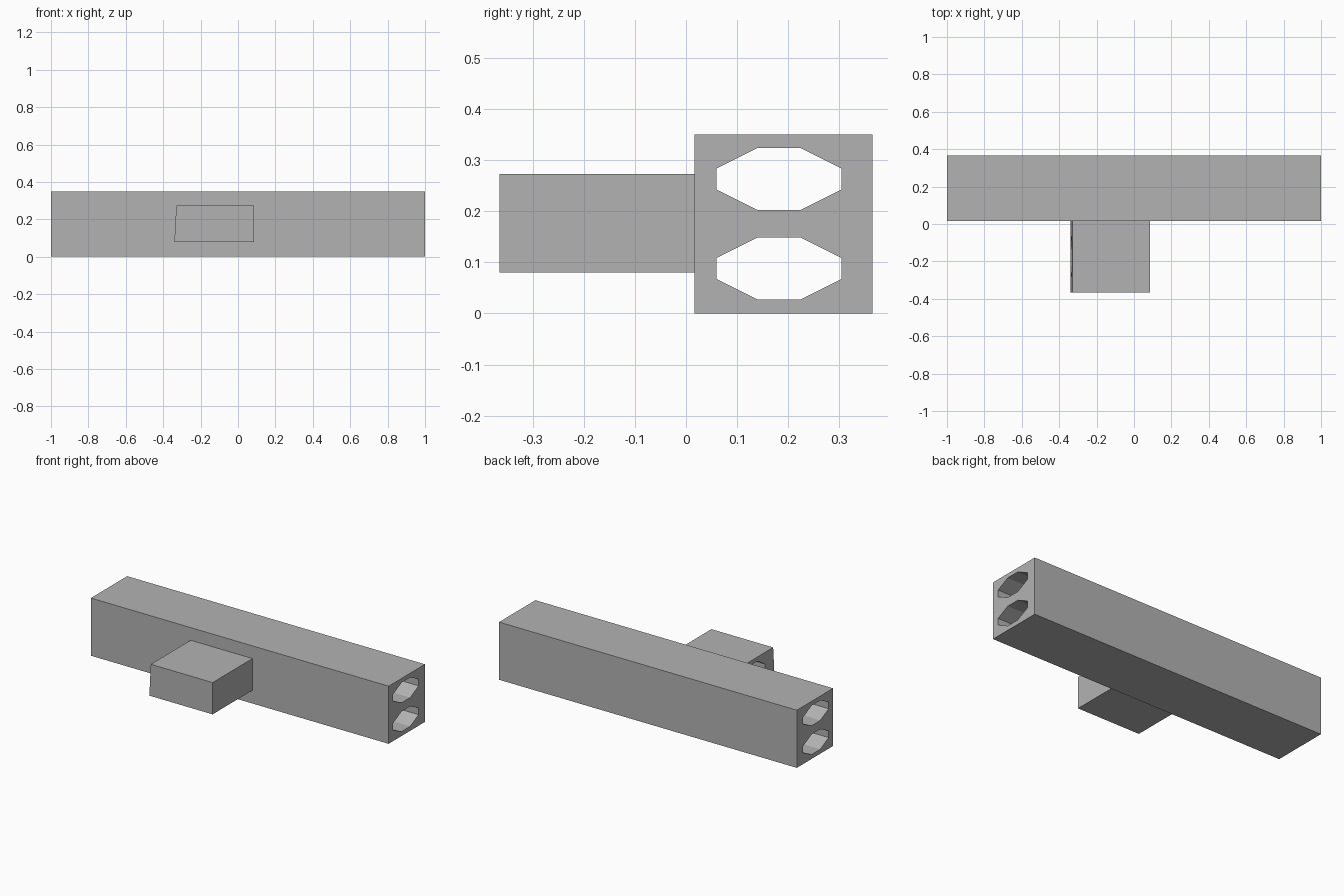
import bpy
import bmesh
from mathutils import Vector

cube = bpy.data.objects.get("Cube")
if cube:
    bpy.data.objects.remove(cube)

grey = bpy.data.materials.new("plain grey")
grey.use_nodes = True
colour = (0.45, 0.45, 0.45, 1)
grey.diffuse_color = colour
grey.node_tree.nodes["Principled BSDF"].inputs["Base Color"].default_value = colour


def make_object(name, bm):
    bmesh.ops.recalc_face_normals(bm, faces=bm.faces[:])
    mesh = bpy.data.meshes.new(name)
    bm.to_mesh(mesh)
    bm.free()
    mesh.materials.append(grey)
    obj = bpy.data.objects.new(name, mesh)
    bpy.context.collection.objects.link(obj)
    return obj


def box(name, low, high, taper=0):
    """Box between two corners; its -x top edge leans in by taper."""
    bm = bmesh.new()
    bmesh.ops.create_cube(bm, size=1)
    low, high = Vector(low), Vector(high)
    for v in bm.verts:
        lean = v.co.x < 0 and v.co.z > 0
        v.co = (low + high) / 2 + v.co * (high - low)
        if lean:
            v.co.x += taper
    return make_object(name, bm)


def cut_octagon(target, name, x0, x1, y, z, half_w, half_h):
    """Cut a flattened eight-sided channel running along x."""
    t = 0.34
    quarter = [(1, t), (t, 1), (-t, 1), (-1, t)]
    outline = quarter + [(-a, -b) for a, b in quarter]
    bm = bmesh.new()
    face = bm.faces.new([bm.verts.new((x0, y + a * half_w, z + b * half_h))
                         for a, b in outline])
    ext = bmesh.ops.extrude_face_region(bm, geom=[face])
    moved = [g for g in ext["geom"] if isinstance(g, bmesh.types.BMVert)]
    bmesh.ops.translate(bm, vec=(x1 - x0, 0, 0), verts=moved)
    cutter = make_object(name, bm)
    cutter.hide_render = True
    cutter.hide_viewport = True
    cutter.display_type = 'WIRE'
    mod = target.modifiers.new(name, 'BOOLEAN')
    mod.operation = 'DIFFERENCE'
    mod.solver = 'EXACT'
    mod.object = cutter


# Long beam with two channels right through it
beam = box("long_beam", (-1, 0.017, 0), (1, 0.365, 0.35))
for label, height in (("lower", 0.088), ("upper", 0.263)):
    cut_octagon(beam, label + "_channel_cutter", -1.1, 1.1, 0.182, height, 0.122, 0.061)

# Short block on the front, with a blind socket in its -x side
block = box("front_block", (-0.34, -0.365, 0.08), (0.085, 0.017, 0.273), 0.01)
cut_octagon(block, "socket_cutter", -0.4, -0.04, -0.174, 0.182, 0.108, 0.066)

# Bake the cuts and drop the cutters
bpy.context.view_layer.update()
graph = bpy.context.evaluated_depsgraph_get()
for obj in (beam, block):
    mesh = bpy.data.meshes.new_from_object(obj.evaluated_get(graph))
    obj.modifiers.clear()
    obj.data = mesh
for obj in list(bpy.data.objects):
    if obj.name.endswith("_cutter"):
        bpy.data.objects.remove(obj)
